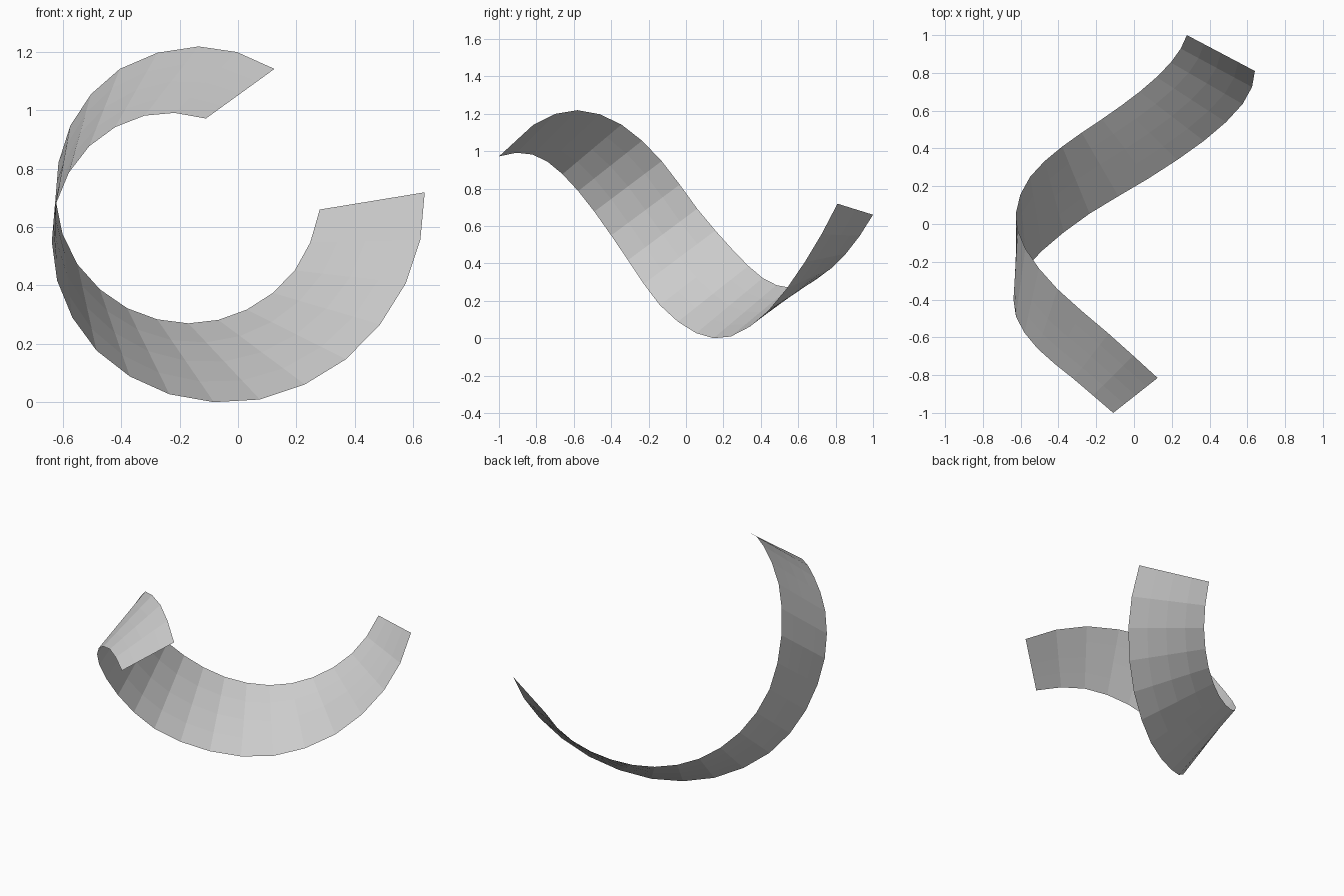
import bpy, bmesh
from mathutils import Vector

if "Cube" in bpy.data.objects:
    bpy.data.objects.remove(bpy.data.objects["Cube"])

# Control points along the two long edges of the twisting ribbon
LOWER = [(-.11, -1, .975), (-.32, -.82, .985), (-.51, -.66, .88), (-.625, -.49, .68),
         (-.62, -.31, .42), (-.485, -.14, .18), (-.235, .055, .03), (.075, .24, .012),
         (.37, .44, .15), (.575, .635, .41), (.64, .81, .722)]
UPPER = [(.125, -.815, 1.145), (-.135, -.58, 1.222), (-.405, -.345, 1.145),
         (-.575, -.13, .95), (-.625, .06, .695), (-.55, .25, .475), (-.38, .41, .325),
         (-.17, .555, .273), (.03, .70, .32), (.195, .855, .455), (.28, 1, .663)]
ACROSS = 4


def refine(points):
    """Add one smoothly interpolated point between each pair."""
    p = [Vector(c) for c in points]
    p = [3 * p[0] - 3 * p[1] + p[2]] + p + [3 * p[-1] - 3 * p[-2] + p[-3]]
    out = []
    for a, b, c, d in zip(p, p[1:], p[2:], p[3:]):
        out += [b, (9 * (b + c) - a - d) / 16]
    return out + [p[-2]]


# Ribbon surface: straight rungs between the two edges
bm = bmesh.new()
rows = [[bm.verts.new(a.lerp(b, j / ACROSS)) for j in range(ACROSS + 1)]
        for a, b in zip(refine(LOWER), refine(UPPER))]
for r, s in zip(rows, rows[1:]):
    for j in range(ACROSS):
        bm.faces.new((r[j], s[j], s[j + 1], r[j + 1]))

# Keep the lowest edge on the ground
low = min(v.co.z for v in bm.verts)
for v in bm.verts:
    v.co.z -= low

mesh = bpy.data.meshes.new("ribbon")
bm.to_mesh(mesh)
bm.free()
mat = bpy.data.materials.new("light grey")
mat.diffuse_color = (.6, .6, .6, 1)
mat.use_nodes = True
mat.node_tree.nodes["Principled BSDF"].inputs["Base Color"].default_value = mat.diffuse_color
mesh.materials.append(mat)
bpy.context.collection.objects.link(bpy.data.objects.new("ribbon", mesh))
